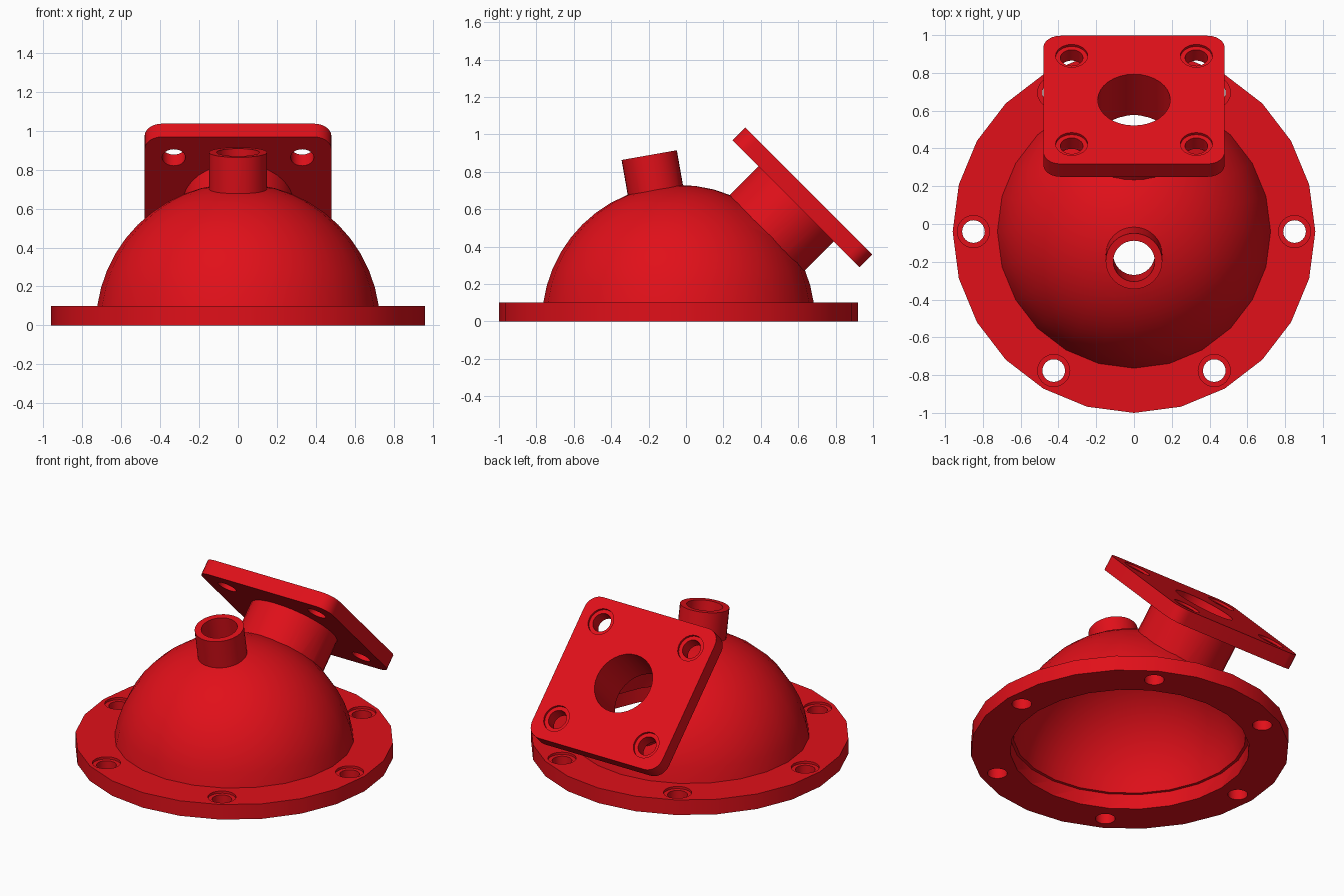
import bpy, bmesh
from math import radians, sin, cos, pi
from mathutils import Matrix, Vector

if "Cube" in bpy.data.objects:
    bpy.data.objects.remove(bpy.data.objects["Cube"])

CENTRE = Matrix.Translation((0, -0.04, 0))   # every axis passes through the dome centre


def axis(tilt):
    return CENTRE @ Matrix.Rotation(radians(tilt), 4, 'X')


def to_object(name, bm, matrix):
    bmesh.ops.recalc_face_normals(bm, faces=bm.faces[:])
    bm.transform(matrix)
    mesh = bpy.data.meshes.new(name)
    bm.to_mesh(mesh)
    bm.free()
    ob = bpy.data.objects.new(name, mesh)
    bpy.context.collection.objects.link(ob)
    return ob


def cylinder(name, matrix, r, z0, z1, x=0, y=0, segs=32):
    bm = bmesh.new()
    bmesh.ops.create_cone(bm, cap_ends=True, segments=segs, radius1=r, radius2=r, depth=z1 - z0)
    return to_object(name, bm, matrix @ Matrix.Translation((x, y, (z0 + z1) / 2)))


def lathe(name, profile, segs=24):
    # profile runs from axis to axis, giving a closed solid
    bm = bmesh.new()
    verts = [bm.verts.new((r, 0, z)) for r, z in profile]
    edges = [bm.edges.new(p) for p in zip(verts, verts[1:])]
    bmesh.ops.spin(bm, geom=verts + edges, axis=(0, 0, 1), cent=(0, 0, 0),
                   angle=2 * pi, steps=segs, use_merge=True)
    bmesh.ops.remove_doubles(bm, verts=bm.verts[:], dist=1e-5)
    return to_object(name, bm, CENTRE)


def dome_arc(r, z0, steps=11):
    # arc of a sphere from height z0 up to the pole
    from_a = math_asin(z0 / r)
    return [(r * cos(a), r * sin(a)) for a in
            (from_a + (pi / 2 - from_a) * i / steps for i in range(steps))] + [(0, r)]


def math_asin(v):
    import math
    return math.asin(v)


def combine(target, other, operation):
    mod = target.modifiers.new(operation.lower(), 'BOOLEAN')
    mod.operation, mod.solver, mod.object = operation, 'EXACT', other
    bpy.context.view_layer.objects.active = target
    bpy.ops.object.modifier_apply(modifier=mod.name)
    bpy.data.objects.remove(other)


NECK, SPOUT, BASE = axis(-45), axis(10), axis(0)

# Round base flange and solid dome
housing = lathe("domed_housing", [(0, 0), (0.96, 0), (0.96, 0.1)] + dome_arc(0.73, 0.1))

# Angled neck with rounded square mounting plate
bm = bmesh.new()
bmesh.ops.create_cube(bm, size=1)
bmesh.ops.scale(bm, vec=(0.96, 0.96, 0.096), verts=bm.verts[:])
upright = [e for e in bm.edges if abs(e.verts[0].co.z - e.verts[1].co.z) > 0.05]
bmesh.ops.bevel(bm, geom=upright, offset=0.09, segments=6, profile=0.5, affect='EDGES')
plate = to_object("mounting_plate", bm, NECK @ Matrix.Translation((0, 0, 0.938)))
combine(plate, cylinder("neck", NECK, 0.285, 0.45, 0.94), 'UNION')
combine(housing, plate, 'UNION')

# Small tilted spout
combine(housing, cylinder("spout", SPOUT, 0.15, 0.45, 0.903), 'UNION')

# Hollow inside and pipe bores
combine(housing, lathe("cavity", [(0, -0.1), (0.722, -0.1), (0.722, 0.1)] + dome_arc(0.71, 0.1)),
        'DIFFERENCE')
combine(housing, cylinder("neck_bore", NECK, 0.192, 0.4, 1.2), 'DIFFERENCE')
combine(housing, cylinder("spout_bore", SPOUT, 0.11, 0.4, 1.2), 'DIFFERENCE')

# Bolt holes with shallow spot faces: six in the base, four in the plate
bolts = [(BASE, 0.1, 0.85 * cos(i * pi / 3), 0.85 * sin(i * pi / 3)) for i in range(6)]
bolts += [(NECK, 0.986, sx * 0.33, sy * 0.33) for sx in (-1, 1) for sy in (-1, 1)]
for matrix, top, x, y in bolts:
    combine(housing, cylinder("bolt_hole", matrix, 0.06, top - 0.13, top + 0.05, x, y, 24), 'DIFFERENCE')
    combine(housing, cylinder("spot_face", matrix, 0.085, top - 0.015, top + 0.04, x, y, 24), 'DIFFERENCE')

# Red finish, smooth with sharp edges kept
red = bpy.data.materials.new("red")
red.diffuse_color = (0.75, 0.005, 0.01, 1)
red.use_nodes = True
red.node_tree.nodes["Principled BSDF"].inputs["Base Color"].default_value = red.diffuse_color
housing.data.materials.clear()
housing.data.materials.append(red)
for poly in housing.data.polygons:
    poly.material_index = 0
bpy.ops.object.select_all(action='DESELECT')
housing.select_set(True)
bpy.context.view_layer.objects.active = housing
bpy.ops.object.shade_smooth_by_angle(angle=radians(30))
